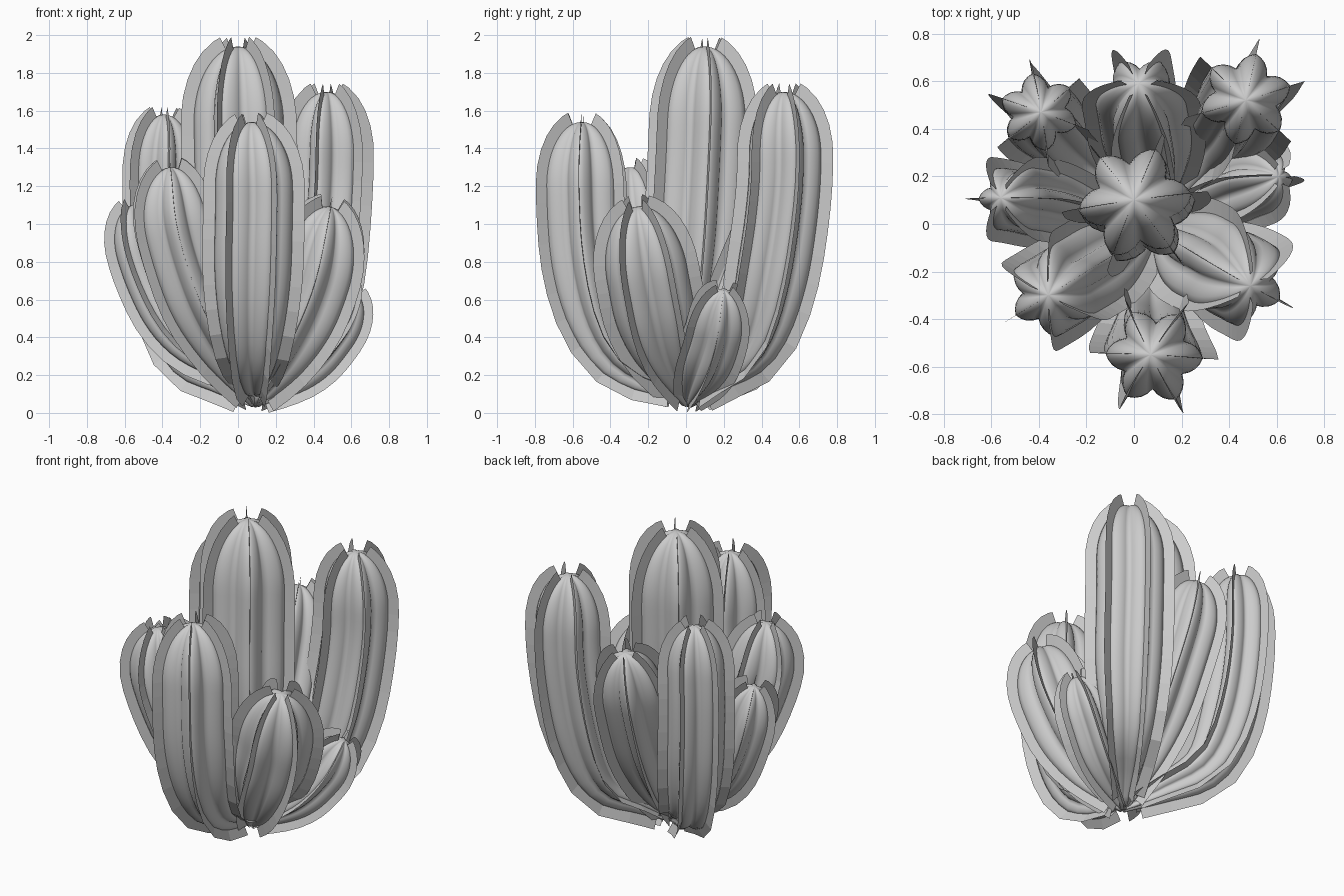
import bpy, math
from mathutils import Vector

if "Cube" in bpy.data.objects:
    bpy.data.objects.remove(bpy.data.objects["Cube"])

RIBS, AROUND, RINGS = 6, 48, 34

def spline(pts, n=16):
    # Catmull-Rom through the control points
    p = [Vector(q) for q in pts]
    p = [2 * p[0] - p[1]] + p + [2 * p[-1] - p[-2]]
    out = []
    for i in range(1, len(p) - 2):
        a, b, c, d = p[i - 1:i + 3]
        for k in range(n):
            t = k / n
            out.append(0.5 * (2 * b + (c - a) * t + (2 * a - 5 * b + 4 * c - d) * t * t
                              + (3 * b - a - 3 * c + d) * t ** 3))
    return out + [p[-2]]

def sampler(path):
    # position along the path by arc length
    acc = [0.0]
    for a, b in zip(path, path[1:]):
        acc.append(acc[-1] + (b - a).length)
    def at(s):
        for i in range(len(path) - 1):
            if s <= acc[i + 1]:
                return path[i].lerp(path[i + 1], (s - acc[i]) / (acc[i + 1] - acc[i]))
        return path[-1].copy()
    return at, acc[-1]

def make_object(name, verts, faces, smooth):
    me = bpy.data.meshes.new(name)
    me.from_pydata(verts, [], faces)
    me.polygons.foreach_set("use_smooth", [smooth] * len(faces))
    ob = bpy.data.objects.new(name, me)
    bpy.context.collection.objects.link(ob)

def rib_shape(a):
    # leaf-shaped lobe: 1 on the ridge, lowest in the groove
    x = abs((a * RIBS / math.pi + 1) % 2 - 1)
    return 0.68 + 0.32 * (1 - x + 0.13 * math.sin(math.pi * x))

def stem(name, pts, radius, fin, phase, full=0.55):
    at, length = sampler(spline(pts))
    dome = radius * 1.7
    ts = [1 - (1 - k / RINGS) ** 1.7 for k in range(RINGS + 1)]
    centre = [at(t * length) for t in ts]
    rad = []
    for t in ts:
        r = radius * (0.15 + 0.85 * math.sin(math.pi / 2 * min(1, t / full)))
        d = (1 - t) * length
        if d < dome:
            r *= math.sqrt(max(0, 1 - (1 - d / dome) ** 2))
        rad.append(max(r, 0.002))
    # frames carried from the tip down to the base
    frames = [None] * (RINGS + 1)
    u = Vector((1, 0, 0))
    for k in range(RINGS, -1, -1):
        tan = (centre[min(k + 1, RINGS)] - centre[max(k - 1, 0)]).normalized()
        u = (u - tan * u.dot(tan)).normalized()
        frames[k] = (u.copy(), tan.cross(u))
    def radial(k, a):
        return frames[k][0] * math.cos(a) + frames[k][1] * math.sin(a)
    ph = math.radians(phase)
    # ribbed body
    verts, faces = [], []
    for k in range(RINGS + 1):
        for j in range(AROUND):
            a = 2 * math.pi * j / AROUND
            verts.append(centre[k] + radial(k, a + ph) * rad[k] * rib_shape(a))
    for k in range(RINGS):
        for j in range(AROUND):
            i, m = k * AROUND + j, k * AROUND + (j + 1) % AROUND
            faces.append((i, m, m + AROUND, i + AROUND))
    faces.append(tuple(reversed(range(AROUND))))
    faces.append(tuple(range(RINGS * AROUND, (RINGS + 1) * AROUND)))
    make_object(name, verts, faces, True)
    # thin spine strips standing on each rib
    verts, faces = [], []
    ks = list(range(1, RINGS - 2, 2)) + [RINGS - 2]
    for b in range(RIBS):
        a = 2 * math.pi * b / RIBS + ph
        ridge = [centre[k] + radial(k, a) * rad[k] for k in range(RINGS + 1)]
        base = len(verts)
        for k in ks:
            tan = (ridge[k + 1] - ridge[k - 1]).normalized()
            out = radial(k, a)
            n = (out - tan * out.dot(tan)).normalized()
            verts += [ridge[k] - n * 0.01, ridge[k] + n * fin]
        for i in range(len(ks) - 1):
            q = base + 2 * i
            faces.append((q, q + 1, q + 3, q + 2))
    make_object(name + "_spines", verts, faces, False)

B = (0.09, 0.01, 0.05)
# tall central stem
stem("centre_stem", [B, (0.06, 0.03, 0.45), (0.02, 0.065, 1.0), (0.005, 0.09, 1.5), (0, 0.1, 1.94)],
     0.24, 0.07, 8)
# tall outer stems that bend upright
stem("front_stem", [(0.09, 0, 0.11), (0.08, -0.18, 0.17), (0.075, -0.36, 0.3), (0.075, -0.47, 0.52),
                    (0.08, -0.535, 0.85), (0.085, -0.555, 1.2), (0.07, -0.55, 1.54)], 0.205, 0.065, -3, 0.6)
stem("back_right_stem", [B, (0.2, 0.17, 0.2), (0.34, 0.35, 0.37), (0.42, 0.45, 0.7),
                         (0.465, 0.52, 1.2), (0.47, 0.52, 1.7)], 0.195, 0.066, 17)
stem("back_left_stem", [B, (-0.09, 0.16, 0.18), (-0.27, 0.33, 0.33), (-0.36, 0.42, 0.65),
                        (-0.4, 0.465, 1.1), (-0.39, 0.47, 1.58)], 0.165, 0.06, 40)
# leaning stems
stem("back_stem", [B, (0.07, 0.19, 0.35), (0.05, 0.38, 0.75), (0.03, 0.5, 1.05), (0.02, 0.59, 1.34)],
     0.19, 0.06, 0)
stem("left_stem", [(0.04, 0.02, 0.19), (-0.16, 0.04, 0.3), (-0.32, 0.07, 0.47), (-0.46, 0.1, 0.75),
                   (-0.56, 0.11, 1.1)], 0.15, 0.055, 0)
stem("front_left_stem", [B, (-0.08, -0.12, 0.35), (-0.23, -0.22, 0.67), (-0.33, -0.28, 1.0),
                         (-0.36, -0.3, 1.3)], 0.195, 0.06, 32)
stem("front_right_stem", [B, (0.25, -0.12, 0.35), (0.4, -0.2, 0.7), (0.49, -0.26, 1.09)], 0.215, 0.065, 30)
# short side stem
stem("right_stem", [B, (0.34, 0.11, 0.26), (0.49, 0.17, 0.44), (0.61, 0.2, 0.65)], 0.145, 0.05, 0)
